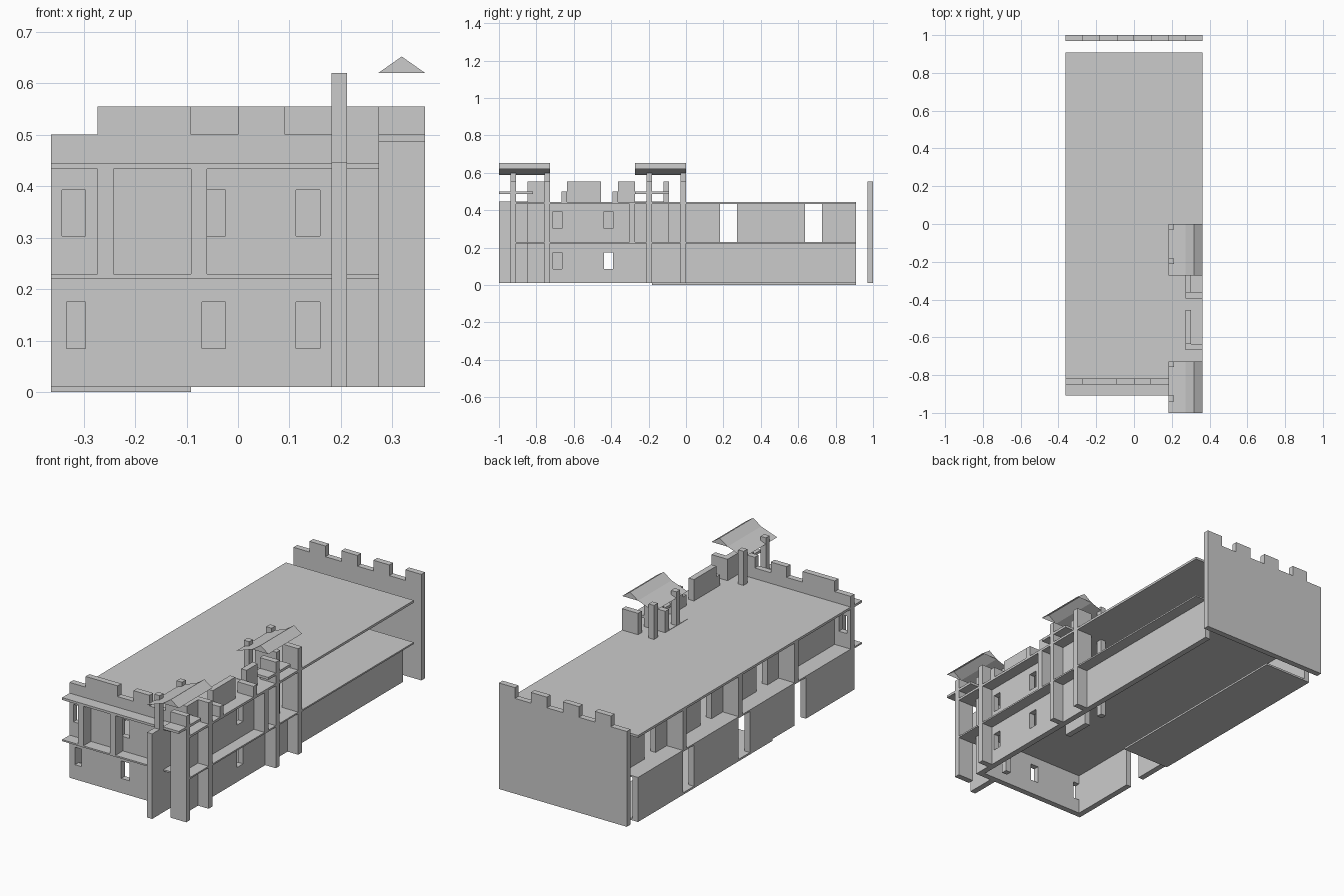
import bpy, bmesh

if "Cube" in bpy.data.objects:
    bpy.data.objects.remove(bpy.data.objects["Cube"])

T = 1 / 11      # one building tile
W = T / 3       # wall thickness
G, F0, F1, R0, R1 = 0.01, 0.221, 0.229, 0.433, 0.445   # ground, mid slab, roof slab
LOW, TOP = 0.5, 0.555                                  # battlement heights


def mesh_object(name, verts, faces):
    me = bpy.data.meshes.new(name)
    me.from_pydata(verts, [], faces)
    ob = bpy.data.objects.new(name, me)
    bpy.context.collection.objects.link(ob)
    return ob


def box(name, x0, x1, y0, y1, z0, z1):
    bm = bmesh.new()
    bmesh.ops.create_cube(bm, size=1)
    for v in bm.verts:
        v.co = ((x0 + x1) / 2 + v.co.x * (x1 - x0),
                (y0 + y1) / 2 + v.co.y * (y1 - y0),
                (z0 + z1) / 2 + v.co.z * (z1 - z0))
    me = bpy.data.meshes.new(name)
    bm.to_mesh(me)
    bm.free()
    ob = bpy.data.objects.new(name, me)
    bpy.context.collection.objects.link(ob)
    return ob


def cut_windows(wall, boxes):
    for b in boxes:
        cutter = box("window_cutter", *b)
        cutter.hide_render = True
        cutter.display_type = 'WIRE'
        m = wall.modifiers.new("window", 'BOOLEAN')
        m.operation = 'DIFFERENCE'
        m.solver = 'EXACT'
        m.object = cutter


def battlement(name, x0, x1, y, z0, merlons):
    # stepped wall along x as one extruded outline
    pts = [(x0, z0), (x0, LOW)]
    for a, b in merlons:
        pts += [(a, LOW), (a, TOP), (b, TOP), (b, LOW)]
    pts += [(x1, LOW), (x1, z0)]
    clean = [p for i, p in enumerate(pts) if p != pts[i - 1]]
    n = len(clean)
    verts = [(x, y, z) for x, z in clean] + [(x, y + W, z) for x, z in clean]
    faces = [tuple(range(n)), tuple(range(2 * n - 1, n - 1, -1))]
    faces += [(i, i + n, (i + 1) % n + n, (i + 1) % n) for i in range(n)]
    ob = mesh_object(name, verts, faces)
    bm = bmesh.new()
    bm.from_mesh(ob.data)
    bmesh.ops.recalc_face_normals(bm, faces=bm.faces)
    bm.to_mesh(ob.data)
    bm.free()


WIN_Z = [(0.085, 0.175), (0.303, 0.393)]
OUT = 3 * T + W      # outer face of right wall
EDGE = 4 * T

# slabs
box("ground_slab", -EDGE, -T, -2 * T, 10 * T, 0, G)
box("middle_slab", -EDGE, EDGE, -10 * T, 10 * T, F0, F1)
box("roof_slab", -EDGE, EDGE, -10 * T, 10 * T, R0, R1)

# front wall with two rows of windows
yf = -9 * T - W
front = box("front_wall", -EDGE, OUT, yf, -9 * T, G, R0 + 0.002)
cut_windows(front, [(x, x + 0.046, yf - 0.02, -9 * T + 0.02, a, b)
                    for x in (-0.342, -0.07, 0.113) for a, b in WIN_Z])

# right wall with windows, lower only beyond the second tower
right = box("right_wall", 3 * T, OUT, -9 * T, -T, G, R0 + 0.002)
cut_windows(right, [(3 * T - 0.02, OUT + 0.02, y, y + 0.048, a, b)
                    for y in (-0.712, -0.439) for a, b in WIN_Z])
box("right_lower_wall", 3 * T, OUT, -T, 10 * T, G, F0 + 0.002)

# left lower wall panels with doorway gaps
for a, b in ((6, 10), (1, 5), (-4, 0), (-9 - 1 / 3, -5)):
    box("left_lower_wall", -EDGE, -EDGE + W, a * T, b * T, G, F0 + 0.002)

# left upper recessed wall and its fins
for a, b in ((8, 10), (3, 7), (-2, 2), (-9, -3)):
    box("left_upper_wall", -3 * T, -3 * T + W, a * T, b * T, F1 - 0.002, R0 + 0.002)
for k in (6, 1, -4):
    box("left_fin", -EDGE, -3 * T, k * T - W, k * T, F1 - 0.002, R0 + 0.002)

# balcony fins on front and right side
for k in (-3, -1):
    box("front_fin", k * T, k * T + W, -10 * T, yf, F1 - 0.002, R0 + 0.002)
box("right_fin", OUT, EDGE, -3 * T - W, -3 * T, F1 - 0.002, R0 + 0.002)

# battlements
battlement("back_battlement_wall", -EDGE, EDGE, 11 * T - W, G,
           [(-3 * T, -2 * T), (-T, 0), (T, 2 * T), (3 * T, 4 * T)])
battlement("front_parapet", -EDGE, 2 * T, yf, R1 - 0.002, [(-3 * T, -T), (0, T)])
for a, b in ((-9, -8), (-7, -5), (-4, -3)):
    box("right_merlon", 3 * T, OUT, a * T, b * T, R1 - 0.002, TOP)
for y in (-7 * T - W, -4 * T - W):
    box("right_low_parapet", 3 * T, EDGE, y, y + W, R1 - 0.002, LOW)

# two identical towers
for k in (-11, -3):
    y0 = k * T
    box("tower_side_wall", 2 * T, 2 * T + W, y0, y0 + 5 * W, G, R1 + 0.002)
    box("tower_shelf", 3 * T, EDGE, y0, y0 + 2 * T, 0.487, LOW)
    box("tower_parapet", 2 * T, OUT, y0 + 5 * W, y0 + 6 * W, R1 - 0.002, TOP)
    for y in (y0 + 2 * W, y0 + 8 * W):
        box("tower_pillar", 2 * T, 2 * T + W, y, y + W, G, 0.62)
        box("tower_fin", 3 * T, EDGE, y, y + W, G, TOP)
    # thin folded roof with small gables
    prof = [(2 * T, 0.588), (3 * T, 0.62), (3.5 * T, 0.652), (4 * T, 0.62)]
    verts = [(x, y, z) for y in (y0, y0 + 3 * T) for x, z in prof]
    mesh_object("tower_roof", verts, [(0, 1, 5, 4), (1, 2, 6, 5), (2, 3, 7, 6),
                                      (1, 3, 2), (5, 6, 7)])
